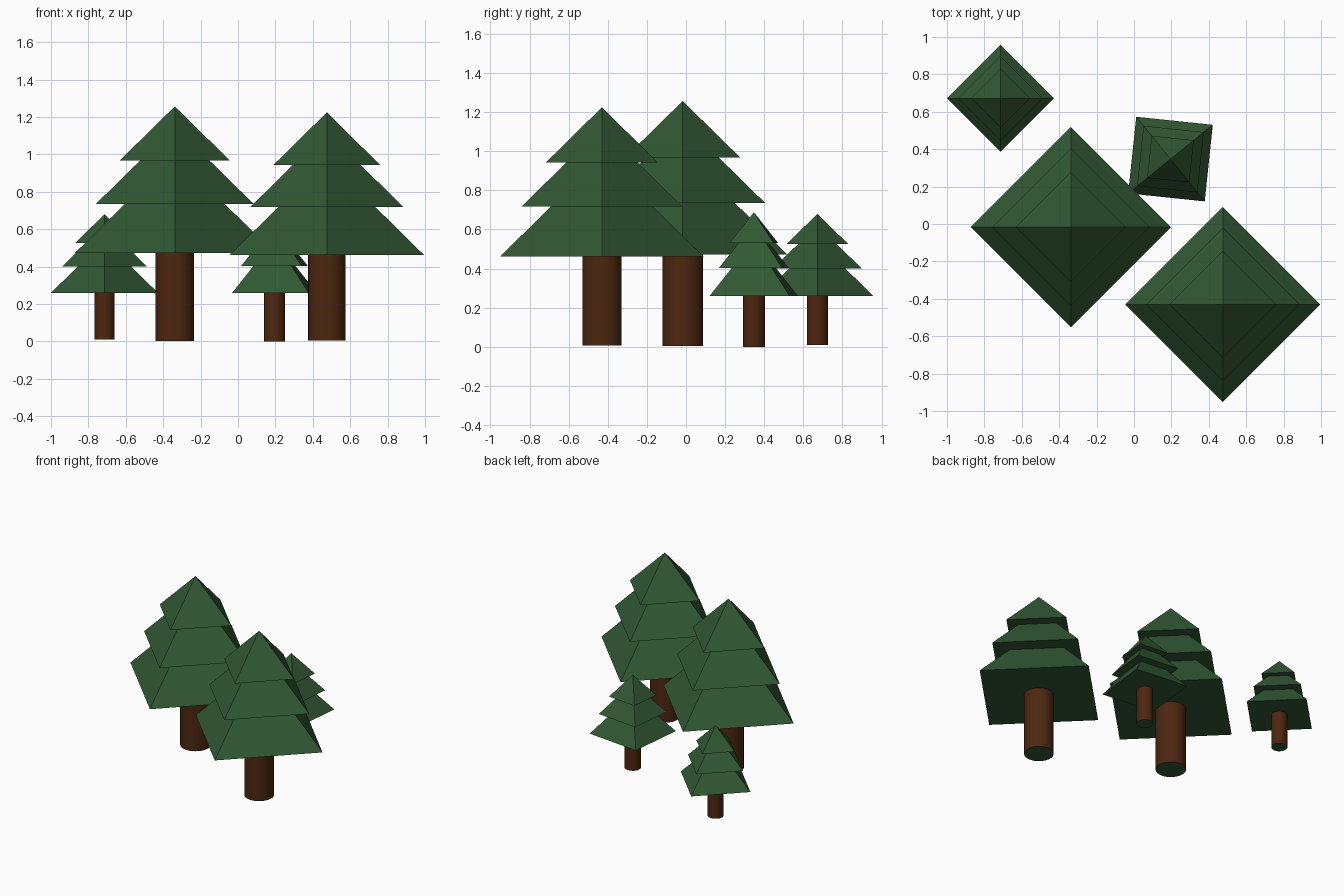
import bpy, bmesh, math
from mathutils import Matrix

if "Cube" in bpy.data.objects:
    bpy.data.objects.remove(bpy.data.objects["Cube"])


def material(name, rgb):
    m = bpy.data.materials.new(name)
    m.diffuse_color = (*rgb, 1)
    m.use_nodes = True
    m.node_tree.nodes["Principled BSDF"].inputs["Base Color"].default_value = m.diffuse_color
    return m


GREEN = material("pine green", (0.031, 0.098, 0.033))
BROWN = material("bark brown", (0.074, 0.020, 0.005))


def cone_object(name, sides, r1, r2, z0, z1, x, y, turn, mats):
    """Capped cone or cylinder standing between z0 and z1."""
    bm = bmesh.new()
    place = Matrix.Translation((x, y, (z0 + z1) / 2)) @ Matrix.Rotation(math.radians(turn), 4, 'Z')
    bmesh.ops.create_cone(bm, cap_ends=True, segments=sides, radius1=r1, radius2=r2,
                          depth=z1 - z0, matrix=place)
    bm.normal_update()
    me = bpy.data.meshes.new(name)
    for m in mats:
        me.materials.append(m)
    for f in bm.faces:
        # on trunks the round wall is bark and smooth, the end caps are green
        if len(mats) > 1:
            wall = abs(f.normal.z) < 0.5
            f.material_index = 0 if wall else 1
            f.smooth = wall
    for e in bm.edges:
        if len(e.link_faces) == 2 and e.calc_face_angle() > 0.6:
            e.smooth = False
    bm.to_mesh(me)
    bm.free()
    ob = bpy.data.objects.new(name, me)
    bpy.context.collection.objects.link(ob)


def tree(label, x, y, foot, trunk_r, tiers, top, turn=0):
    # trunk
    cone_object(label + "_trunk", 32, trunk_r, trunk_r, foot, tiers[0][0] + 0.02, x, y, 0, (BROWN, GREEN))
    # three stacked four-sided foliage tiers, all with 45-degree ridges
    slope = (top - tiers[-1][0]) / tiers[-1][1]
    for i, (z, r) in enumerate(tiers):
        cone_object(f"{label}_foliage_{i + 1}", 4, r, 0, z, z + r * slope, x, y, turn, (GREEN,))


tree("large_tree_left", -0.338, -0.017, 0.003, 0.103,
     [(0.472, 0.535), (0.735, 0.422), (0.968, 0.294)], 1.257)
tree("large_tree_right", 0.475, -0.43, 0.006, 0.100,
     [(0.461, 0.521), (0.718, 0.410), (0.943, 0.286)], 1.225)
tree("small_tree_left", -0.714, 0.672, 0.01, 0.054,
     [(0.26, 0.286), (0.401, 0.226), (0.526, 0.157)], 0.68)
tree("small_tree_right", 0.195, 0.347, 0.0, 0.056,
     [(0.26, 0.291), (0.404, 0.229), (0.531, 0.160)], 0.688, turn=39)
